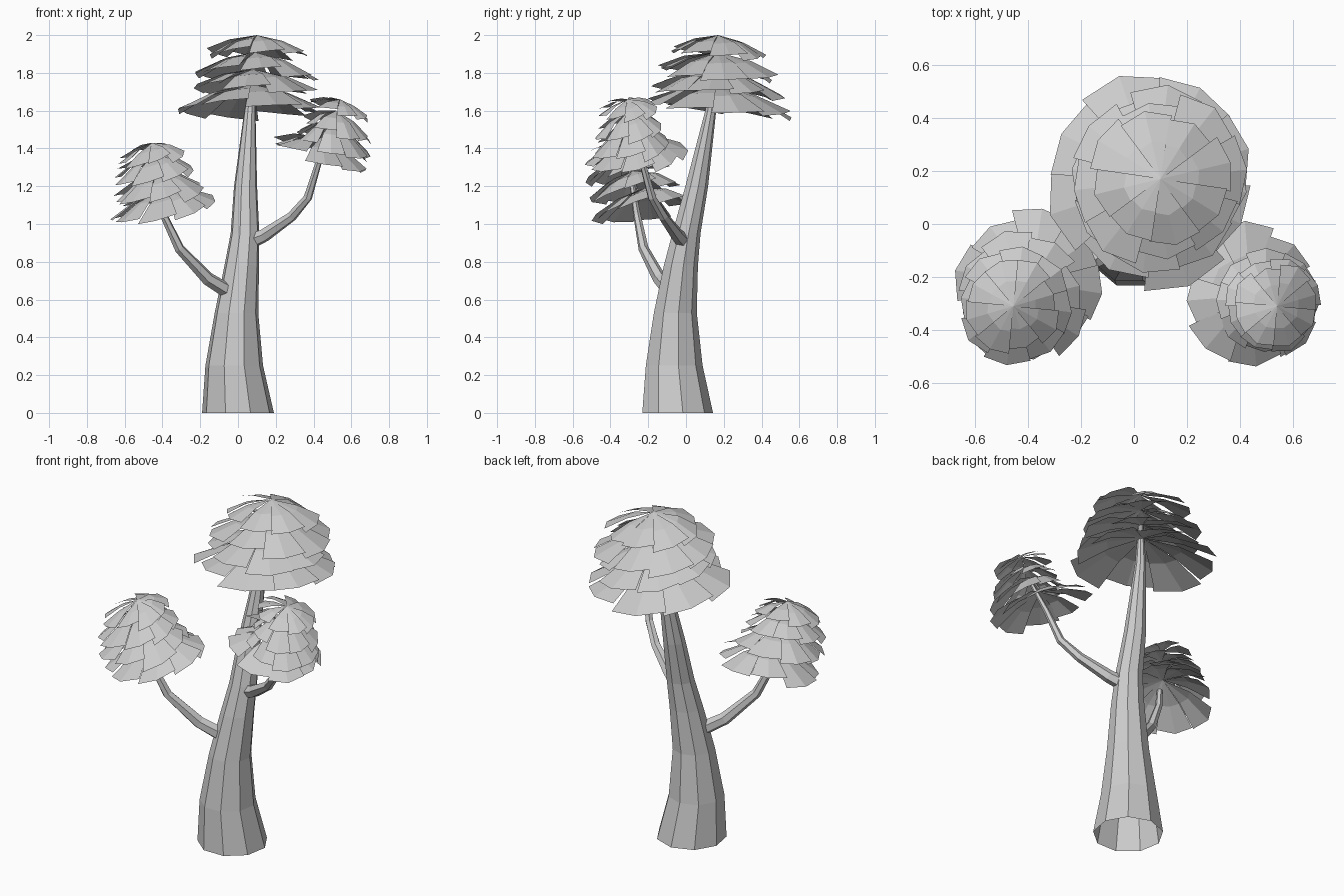
import bpy, math, random
from mathutils import Vector

if "Cube" in bpy.data.objects:
    bpy.data.objects.remove(bpy.data.objects["Cube"])

random.seed(7)


def make_object(name, verts, faces):
    mesh = bpy.data.meshes.new(name)
    mesh.from_pydata(verts, [], faces)
    mesh.update()
    obj = bpy.data.objects.new(name, mesh)
    bpy.context.collection.objects.link(obj)
    return obj


def tube(name, path, sides, level=False):
    """Tapered low-poly tube; path holds (x, y, z, radius), capped at the tip only."""
    pts = [Vector(p[:3]) for p in path]
    verts, faces = [], []
    for i, p in enumerate(pts):
        d = (pts[min(i + 1, len(pts) - 1)] - pts[max(i - 1, 0)]).normalized()
        if level:
            d = Vector((0, 0, 1))
        u = Vector((0, 1, 0)).cross(d).normalized()
        v = d.cross(u)
        for k in range(sides):
            a = 2 * math.pi * (k + 0.25) / sides
            verts.append(p + path[i][3] * (u * math.cos(a) + v * math.sin(a)))
    for i in range(len(pts) - 1):
        for k in range(sides):
            n = (k + 1) % sides
            faces.append((i * sides + k, i * sides + n,
                          (i + 1) * sides + n, (i + 1) * sides + k))
    faces.append(tuple(range((len(pts) - 1) * sides, len(pts) * sides)))
    return make_object(name, verts, faces)


def canopy(name, layers, tilt, petals=8):
    """Stacked umbrellas of jagged drooping petals; layer = (x, y, hub z, radius, drop)."""
    verts, faces = [], []
    for cx, cy, hz, r, drop in layers:
        phase = random.uniform(0, math.pi)
        step = 2 * math.pi / petals
        for k in range(petals):
            b = len(verts)
            pr = r * random.uniform(0.88, 1.06)
            pd = drop * random.uniform(0.85, 1.15)
            verts.append(Vector((cx, cy, hz)))
            for frac, fall in ((0.55, 0.38), (1.0, 1.0)):
                for side in (-0.5, 0.0, 0.5):
                    a = phase + step * (k + side * 1.04)
                    rad = pr * frac * (1.0 if side == 0 else random.uniform(0.92, 1.0))
                    x, y = rad * math.cos(a), rad * math.sin(a)
                    z = hz - pd * fall - tilt[0] * x - tilt[1] * y
                    z += 0.03 * frac * side
                    verts.append(Vector((cx + x, cy + y, min(z, 2.0))))
            for j in (1, 2):
                faces += [(b, b + j, b + j + 1),
                          (b + j, b + j + 3, b + j + 4, b + j + 1)]
    return make_object(name, verts, faces)


# Trunk, open at the base
tube("trunk", [(0, -0.05, 0, 0.193), (-0.02, -0.067, 0.25, 0.155),
               (-0.008, -0.06, 0.53, 0.117), (0.02, -0.03, 0.78, 0.093),
               (0.037, 0.0, 0.95, 0.077), (0.04, 0.055, 1.2, 0.062),
               (0.063, 0.13, 1.6, 0.03), (0.085, 0.16, 1.85, 0.012)], 9, True)

# Branches
tube("left_branch", [(-0.03, -0.07, 0.63, 0.042), (-0.16, -0.14, 0.71, 0.036),
                     (-0.31, -0.225, 0.87, 0.027), (-0.395, -0.26, 1.05, 0.02),
                     (-0.44, -0.30, 1.3, 0.01)], 6)
tube("right_branch", [(0.06, -0.01, 0.905, 0.042), (0.14, -0.045, 0.94, 0.036),
                      (0.285, -0.12, 1.04, 0.027), (0.37, -0.18, 1.14, 0.023),
                      (0.425, -0.23, 1.32, 0.017), (0.50, -0.29, 1.52, 0.01)], 6)

# Foliage
canopy("top_foliage", [(0.10, 0.17, 2.00, 0.27, 0.10), (0.09, 0.165, 1.91, 0.33, 0.12),
                       (0.08, 0.165, 1.82, 0.35, 0.12), (0.075, 0.165, 1.74, 0.40, 0.14)],
       (0.03, 0.08))
canopy("left_foliage", [(-0.455, -0.31, 1.43, 0.18, 0.07), (-0.45, -0.305, 1.37, 0.225, 0.10),
                        (-0.43, -0.285, 1.28, 0.25, 0.12), (-0.39, -0.22, 1.19, 0.29, 0.12)],
       (-0.15, 0.0 - 0.2))
canopy("right_foliage", [(0.54, -0.31, 1.66, 0.165, 0.06), (0.52, -0.305, 1.60, 0.19, 0.10),
                         (0.495, -0.29, 1.54, 0.21, 0.13), (0.44, -0.27, 1.46, 0.27, 0.10)],
       (0.32, -0.1))
